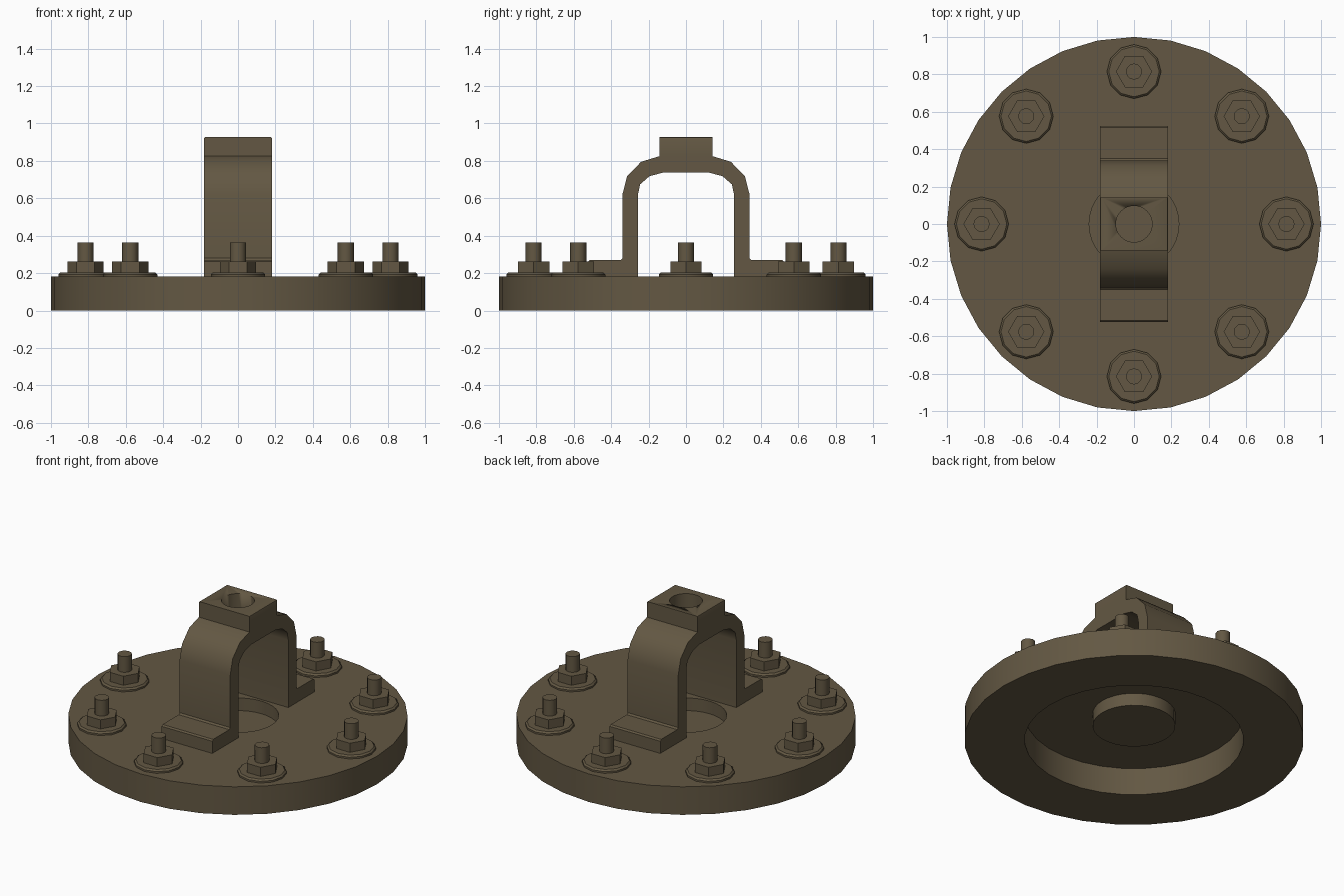
import bpy, bmesh, math

if "Cube" in bpy.data.objects:
    bpy.data.objects.remove(bpy.data.objects["Cube"])

brown = bpy.data.materials.new("dark bronze")
brown.diffuse_color = (0.125, 0.097, 0.056, 1)
brown.use_nodes = True
brown.node_tree.nodes["Principled BSDF"].inputs["Base Color"].default_value = brown.diffuse_color


def finish(name, bm, angle=35):
    bmesh.ops.recalc_face_normals(bm, faces=bm.faces)
    me = bpy.data.meshes.new(name)
    bm.to_mesh(me)
    bm.free()
    me.materials.append(brown)
    ob = bpy.data.objects.new(name, me)
    bpy.context.collection.objects.link(ob)
    bpy.context.view_layer.objects.active = ob
    ob.select_set(True)
    bpy.ops.object.shade_smooth_by_angle(angle=math.radians(angle))
    ob.select_set(False)
    return ob


def lathe(name, profile, sides, centre=(0, 0), angle=35):
    """Revolve (r, z) points around a vertical axis, from axis to axis."""
    bm = bmesh.new()
    rings = []
    for r, z in profile:
        if r == 0:
            rings.append([bm.verts.new((*centre, z))] * sides)
        else:
            rings.append([bm.verts.new((centre[0] + r * math.cos(2 * math.pi * i / sides),
                                        centre[1] + r * math.sin(2 * math.pi * i / sides), z))
                          for i in range(sides)])
    for a, b in zip(rings, rings[1:]):
        for i in range(sides):
            j = (i + 1) % sides
            bm.faces.new(list(dict.fromkeys((a[i], a[j], b[j], b[i]))))
    return finish(name, bm, angle)


# Flange: thin top with a sunken central cup, thick hollow outer rim
lathe("flange", [(0, 0.10), (0.24, 0.10), (0.24, 0.182), (1, 0.182), (1, 0),
                 (0.645, 0), (0.645, 0.177), (0.244, 0.177), (0.244, 0.096), (0, 0.096)], 32)

# Eight studs with washers and hex nuts
for k in range(8):
    t = k * math.pi / 4
    c = (0.815 * math.cos(t), 0.815 * math.sin(t))
    lathe(f"washer_{k}", [(0, 0.178), (0.145, 0.178), (0.145, 0.193), (0.135, 0.203), (0, 0.203)], 12, c)
    lathe(f"nut_{k}", [(0, 0.2), (0.097, 0.2), (0.097, 0.262), (0, 0.262)], 6, c)
    lathe(f"stud_{k}", [(0, 0.25), (0.043, 0.25), (0.043, 0.364), (0, 0.364)], 12, c)

# Yoke: half outline mirrored in y, extruded along x
half = [(0.142, 0.927), (0.142, 0.825), (0.24, 0.795), (0.315, 0.717), (0.34, 0.62),
        (0.34, 0.28), (0.35, 0.27), (0.515, 0.27), (0.524, 0.261), (0.524, 0.182),
        (0.257, 0.182), (0.257, 0.62), (0.245, 0.675), (0.195, 0.718), (0.125, 0.737)]
outline = half + [(-y, z) for y, z in reversed(half)]
bm = bmesh.new()
face = bm.faces.new([bm.verts.new((-0.182, y, z)) for y, z in outline])
ext = bmesh.ops.extrude_face_region(bm, geom=[face])
bmesh.ops.translate(bm, vec=(0.364, 0, 0),
                    verts=[v for v in ext["geom"] if isinstance(v, bmesh.types.BMVert)])
# soften the top corners of the hub
edges = [e for e in bm.edges if all(v.co.z > 0.92 for v in e.verts)
         and abs(e.verts[0].co.x - e.verts[1].co.x) < 0.01]
bmesh.ops.bevel(bm, geom=edges, offset=0.008, segments=2, affect='EDGES', profile=0.5)
yoke = finish("yoke", bm, 40)

# Blind bore in the hub
cutter = lathe("bore_cutter", [(0, 0.82), (0.097, 0.82), (0.097, 1.0), (0, 1.0)], 32)
cutter.hide_render = True
cutter.hide_viewport = True
mod = yoke.modifiers.new("bore", 'BOOLEAN')
mod.operation = 'DIFFERENCE'
mod.solver = 'EXACT'
mod.object = cutter
bpy.context.view_layer.objects.active = yoke
bpy.ops.object.modifier_apply(modifier="bore")
bpy.data.objects.remove(cutter)
